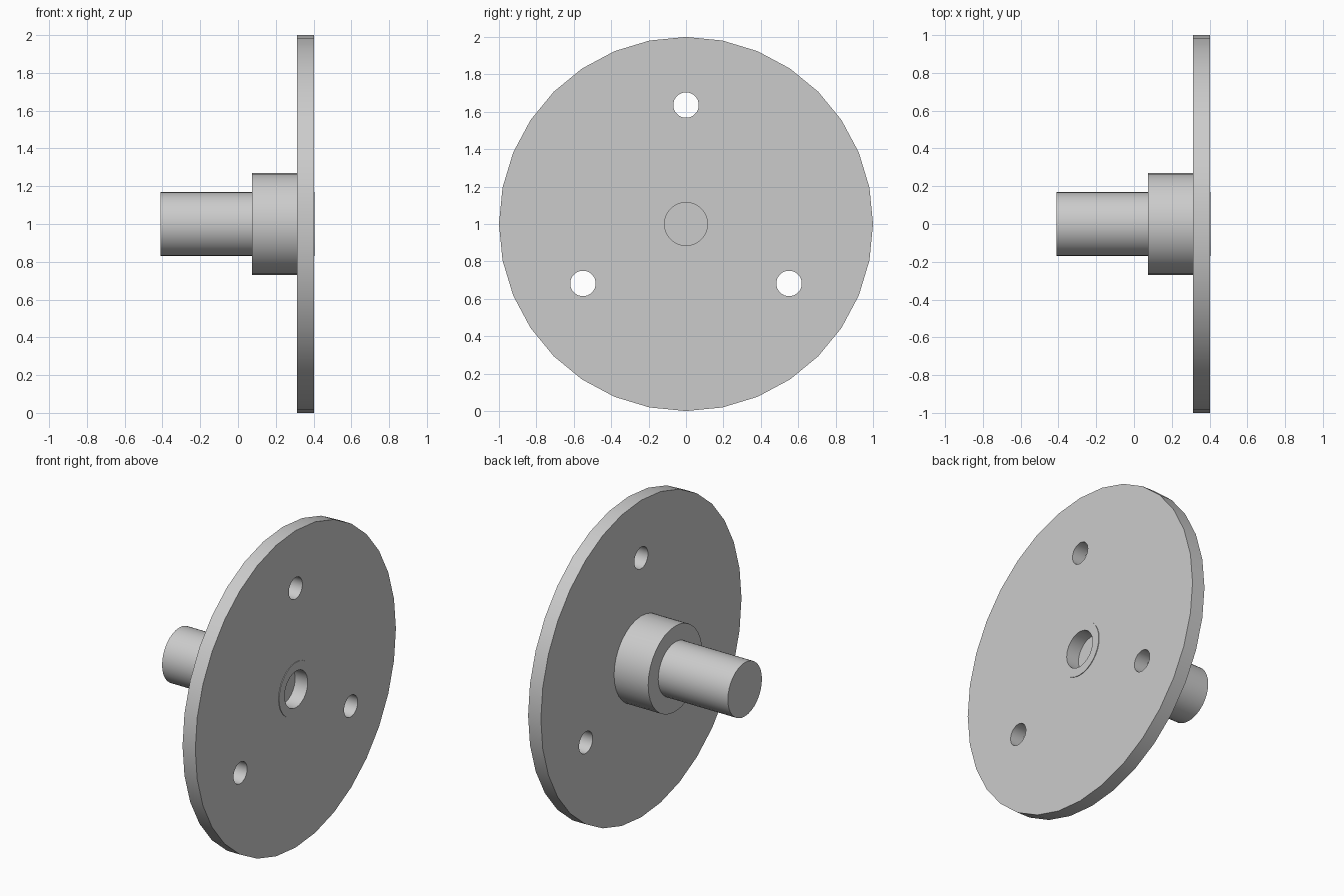
import bpy
import math
from mathutils import Matrix

if "Cube" in bpy.data.objects:
    bpy.data.objects.remove(bpy.data.objects["Cube"], do_unlink=True)

SIDES = 32
HUB_Z = 1.0

grey = bpy.data.materials.new("plain grey")
grey.use_nodes = True
grey.diffuse_color = (0.6, 0.6, 0.6, 1)
grey.node_tree.nodes["Principled BSDF"].inputs["Base Color"].default_value = (0.6, 0.6, 0.6, 1)


def cylinder(name, x0, x1, radius, y=0.0, z=HUB_Z):
    """Cylinder lying along x from x0 to x1."""
    bpy.ops.mesh.primitive_cylinder_add(vertices=SIDES, radius=radius, depth=x1 - x0)
    obj = bpy.context.object
    obj.name = name
    obj.data.transform(Matrix.Rotation(math.pi / 2, 4, 'Y'))
    obj.location = ((x0 + x1) / 2, y, z)
    obj.data.materials.append(grey)
    return obj


def drill(target, cutters):
    """Cut the holes, then remove the cutters."""
    for cutter in cutters:
        cutter.hide_render = True
        mod = target.modifiers.new("hole", 'BOOLEAN')
        mod.operation = 'DIFFERENCE'
        mod.solver = 'EXACT'
        mod.object = cutter
        bpy.context.view_layer.objects.active = target
        bpy.ops.object.modifier_apply(modifier=mod.name)
        bpy.data.objects.remove(cutter, do_unlink=True)


def smooth(obj):
    bpy.ops.object.select_all(action='DESELECT')
    obj.select_set(True)
    bpy.context.view_layer.objects.active = obj
    bpy.ops.object.shade_smooth_by_angle(angle=math.radians(30))


# Flange disc with three bolt holes and an opening for the shaft
disc = cylinder("flange_disc", 0.313, 0.402, 1.0)
bolt_holes = []
for i in range(3):
    a = math.radians(90 + 120 * i)
    bolt_holes.append(cylinder("bolt_hole_cutter", 0.2, 0.5, 0.068,
                               0.636 * math.cos(a), HUB_Z + 0.636 * math.sin(a)))
drill(disc, bolt_holes + [cylinder("bore_cutter", 0.2, 0.5, 0.14)])

# Collar behind the disc
collar = cylinder("collar", 0.075, 0.318, 0.27)

# Shaft with a blind hole in its disc end
shaft = cylinder("shaft", -0.411, 0.406, 0.17)
drill(shaft, [cylinder("blind_hole_cutter", 0.305, 0.5, 0.115)])

for part in (disc, collar, shaft):
    smooth(part)
